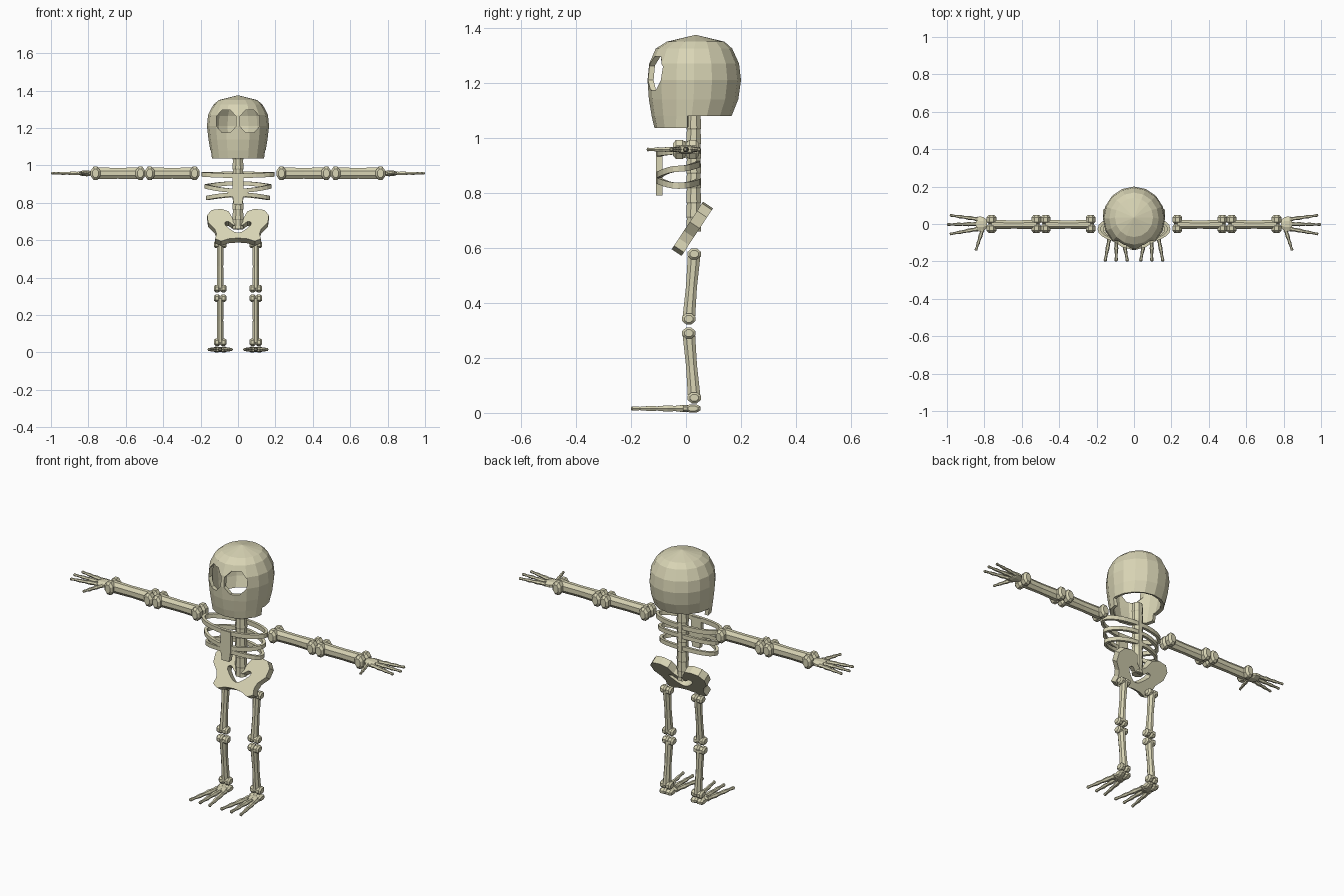
import bpy, bmesh, math
from mathutils import Vector

if "Cube" in bpy.data.objects:
    bpy.data.objects.remove(bpy.data.objects["Cube"])

bone = bpy.data.materials.new("bone")
bone.diffuse_color = (0.69, 0.66, 0.46, 1)
bone.use_nodes = True
bone.node_tree.nodes["Principled BSDF"].inputs["Base Color"].default_value = bone.diffuse_color


def finish(name, bm, mirror=False):
    bmesh.ops.recalc_face_normals(bm, faces=bm.faces)
    me = bpy.data.meshes.new(name)
    bm.to_mesh(me)
    bm.free()
    me.materials.append(bone)
    ob = bpy.data.objects.new(name, me)
    bpy.context.scene.collection.objects.link(ob)
    if mirror:
        ob.modifiers.new("mirror", 'MIRROR').use_mirror_merge = False
    return ob


def loft(bm, a, b, stations, u, sides=8):
    """Capped tube from a to b; stations are (t, half width along u, half width across)."""
    a, b = Vector(a), Vector(b)
    axis = (b - a).normalized()
    u = Vector(u)
    u = (u - axis * u.dot(axis)).normalized()
    v = axis.cross(u)
    k = 1 / math.cos(math.pi / sides)
    rings = []
    for t, ru, rv in stations:
        c = a.lerp(b, t)
        rings.append([bm.verts.new(c + u * ru * k * math.cos(w) + v * rv * k * math.sin(w))
                      for w in (math.tau * (i + .5) / sides for i in range(sides))])
    for p, q in zip(rings, rings[1:]):
        for i in range(sides):
            j = (i + 1) % sides
            bm.faces.new((p[i], p[j], q[j], q[i]))
    bm.faces.new(rings[0])
    bm.faces.new(rings[-1])


def knob_pair(bm, c, d, half, ru, rv, u):
    """Two rounded lumps side by side along direction d."""
    c, d = Vector(c), Vector(d)
    for s in (-1, 1):
        m = c + d * half * s
        st = [(t, ru * r, rv * r) for t, r in ((0, .6), (.25, .95), (.75, .95), (1, .6))]
        loft(bm, m - d * half, m + d * half, st, u)


def digit(bm, a, b, r):
    """Finger or toe of three tapering segments."""
    st = []
    for i in range(3):
        k = r * (1 - .17 * i)
        st += [(i / 3 + .01, k, k), (i / 3 + .16, k * .72, k * .72), (i / 3 + .31, k * .9, k * .9)]
    loft(bm, a, b, st + [(1, r * .3, r * .3)], (0, 0, 1), 6)


# Skull shell: rings of (z, half width, front y, back y)
bm = bmesh.new()
N = 16
rows = []
for z, rx, yf, yb in ((1.037, .141, -.115, .14), (1.08, .148, -.125, .166), (1.14, .158, -.135, .19),
                      (1.21, .166, -.14, .2), (1.27, .16, -.134, .193), (1.325, .132, -.11, .168),
                      (1.35, .102, -.07, .14)):
    cy, ry = (yf + yb) / 2, (yb - yf) / 2
    rows.append([bm.verts.new((rx * math.cos(math.tau * i / N), cy + ry * math.sin(math.tau * i / N), z))
                 for i in range(N)])
jaw = []
for r, (p, q) in enumerate(zip(rows, rows[1:])):
    for i in range(N):
        j = (i + 1) % N
        f = bm.faces.new((p[i], p[j], q[j], q[i]))
        if r == 0:
            jaw.append(f)
apex = bm.verts.new((0, .035, 1.375))
for i in range(N):
    bm.faces.new((rows[-1][i], rows[-1][(i + 1) % N], apex))
geom = set(jaw) | {e for f in jaw for e in f.edges} | {v for f in jaw for v in f.verts}
bmesh.ops.bisect_plane(bm, geom=list(geom), plane_co=(0, .005, 0), plane_no=(0, 1, 0))
back = [f for f in bm.faces if f.calc_center_median().z < 1.075 and f.calc_center_median().y > .005]
bmesh.ops.delete(bm, geom=back, context='FACES')
skull = finish("skull", bm)
if skull.data.polygons[-1].normal.z < 0 and max(p.normal.z for p in skull.data.polygons) < .5:
    skull.data.flip_normals()
sol = skull.modifiers.new("shell", 'SOLIDIFY')
sol.thickness, sol.offset = .02, -1

# Eye sockets cut through the shell
bm = bmesh.new()
for s in (-1, 1):
    loft(bm, (.063 * s, -.3, 1.236), (.063 * s, 0, 1.236), [(0, .053, .061), (1, .053, .061)], (1, 0, 0))
cutter = finish("eye_cutter", bm)
cutter.hide_render = True
cut = skull.modifiers.new("eyes", 'BOOLEAN')
cut.operation, cut.solver, cut.object = 'DIFFERENCE', 'EXACT', cutter
bpy.context.view_layer.update()
skull.data = bpy.data.meshes.new_from_object(skull.evaluated_get(bpy.context.evaluated_depsgraph_get()))
skull.modifiers.clear()
bpy.data.objects.remove(cutter)

# Spine of stacked vertebrae
bm = bmesh.new()
st = []
for i in range(8):
    st += [(i / 8, .03, .027), ((i + .9) / 8, .027, .025)]
loft(bm, (0, .028, .66), (0, .028, 1.09), st, (1, 0, 0))
finish("spine", bm)

# Rib hoops: (name, side z, front z, back z, half width, half height)
for name, zs, zf, zb, rx, h in (("collar_hoop", .952, .945, .955, .195, .012),
                                ("upper_rib", .888, .865, .905, .18, .011),
                                ("lower_rib", .826, .845, .84, .172, .011)):
    bm = bmesh.new()
    M, rings = 24, []
    for i in range(M):
        c, s = math.cos(math.tau * i / M), math.sin(math.tau * i / M)
        z = zs + s * s * ((zb if s > 0 else zf) - zs)
        rings.append([bm.verts.new(((rx - d) * c, -.027 + (.08 - d) * s, z + e))
                      for d, e in ((0, -h), (0, h), (.016, h), (.016, -h))])
    for i in range(M):
        p, q = rings[i], rings[(i + 1) % M]
        for k in range(4):
            bm.faces.new((p[k], p[(k + 1) % 4], q[(k + 1) % 4], q[k]))
    finish(name, bm)

# Breastbone
bm = bmesh.new()
loft(bm, (0, -.098, .79), (0, -.098, .955), [(0, .022, .012), (.3, .03, .012), (1, .03, .012)], (1, 0, 0), 4)
for v in bm.verts:  # square section aligned to the axes
    v.co.y = min(max(v.co.y, -.11), -.086)
finish("breastbone", bm)

# Pelvis: leaning plate with a central opening, half outline mirrored
outer = ((0, .70), (.03, .72), (.05, .755), (.09, .768), (.14, .762), (.165, .735), (.16, .695),
         (.125, .662), (.115, .635), (.122, .608), (.09, .595), (.05, .608), (0, .612))
inner = ((0, .68), (.025, .682), (.05, .70), (.058, .70), (.064, .70), (.07, .695), (.07, .688),
         (.066, .68), (.056, .672), (.048, .664), (.036, .655), (.02, .645), (0, .64))
bm = bmesh.new()


def plate_vert(p, back):
    y = .062 + (p[1] - .768) * .66
    return bm.verts.new((p[0], y + .036 * back, p[1] - .024 * back))


o = [[plate_vert(p, k) for p in outer] for k in (0, 1)]
n = [[plate_vert(p, k) for p in inner] for k in (0, 1)]
for i in range(len(outer) - 1):
    for k in (0, 1):
        bm.faces.new((o[k][i], o[k][i + 1], n[k][i + 1], n[k][i]))
    for e in (o, n):
        bm.faces.new((e[0][i], e[0][i + 1], e[1][i + 1], e[1][i]))
pelvis = finish("pelvis", bm)
pelvis.modifiers.new("mirror", 'MIRROR')

# Arms: shaft with a knob pair at each end
Z = .958
for name, x0, x1 in (("upper_arm", .232, .472), ("forearm", .522, .762)):
    bm = bmesh.new()
    loft(bm, (x0, -.003, Z), (x1, -.003, Z), [(0, .025, .031), (.5, .022, .029), (1, .025, .031)], (0, 1, 0))
    for x in (x0, x1):
        knob_pair(bm, (x, 0, Z), (0, 1, 0), .024, .027, .037, (1, 0, 0))
    finish(name, bm, True)

# Hand with fingers and thumb
bm = bmesh.new()
loft(bm, (.785, 0, Z), (.845, 0, Z), [(0, .02, .012), (.35, .038, .016), (.75, .04, .015), (1, .03, .01)], (0, 1, 0))
for y0, x1, y1 in ((.026, .985, .047), (0, 1.0, -.003), (-.026, .985, -.054)):
    digit(bm, (.835, y0, Z), (x1, y1, Z), .011)
digit(bm, (.81, -.03, Z), (.846, -.142, Z), .011)
finish("hand", bm, True)

# Legs, slightly bent at the knee
X = .095
for name, a, b in (("thigh", (X, .03, .578), (X, .01, .342)), ("shin", (X, .01, .29), (X, .03, .055))):
    bm = bmesh.new()
    loft(bm, a, b, [(0, .019, .023), (.5, .016, .02), (1, .019, .023)], (1, 0, 0))
    for c in (a, b):
        knob_pair(bm, c, (1, 0, 0), .0165, .025, .021, (0, 1, 0))
    finish(name, bm, True)

# Foot with fanned toes
bm = bmesh.new()
knob_pair(bm, (X, .025, .016), (1, 0, 0), .018, .03, .016, (0, 1, 0))
loft(bm, (X, .03, .016), (X, -.03, .016), [(0, .03, .012), (.6, .038, .013), (1, .03, .01)], (1, 0, 0))
for x0, x1 in ((-.024, -.06), (0, 0), (.024, .06)):
    digit(bm, (X + x0, -.01, .016), (X + x1, -.2, .016), .013)
finish("foot", bm, True)
